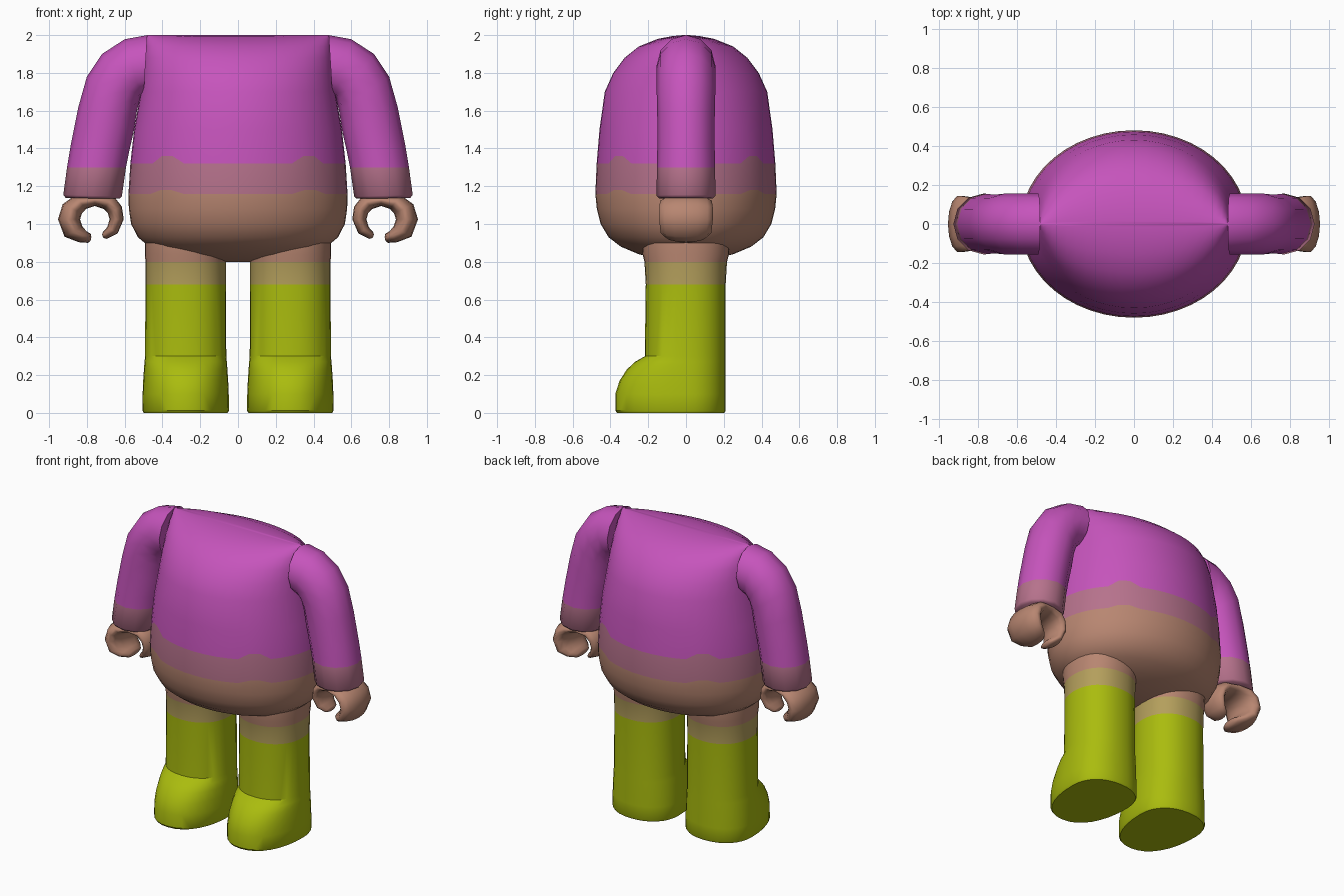
import bpy, bmesh, math
from math import sin, cos, radians, pi


def material(name, rgb):
    lin = [((c / 255 + 0.055) / 1.055) ** 2.4 if c > 10 else c / 255 / 12.92 for c in rgb]
    m = bpy.data.materials.new(name)
    m.diffuse_color = (*lin, 1)
    return m


MAGENTA = material("magenta", (198, 84, 188))
MAUVE = material("mauve", (182, 114, 140))
SKIN = material("skin_brown", (184, 134, 113))
TAN = material("tan", (180, 159, 92))
GREEN = material("yellow_green", (170, 188, 14))


def loft(name, rings, mats, bands=None, mirror=False, sharp=50):
    """Skin a list of rings; bands[i] is the material index of strip i."""
    bm = bmesh.new()
    loops = [[bm.verts.new(p) for p in ring] for ring in rings]
    n = len(loops[0])
    for i in range(len(loops) - 1):
        for j in range(n):
            k = (j + 1) % n
            f = bm.faces.new((loops[i][j], loops[i][k], loops[i + 1][k], loops[i + 1][j]))
            f.material_index = bands[i] if bands else 0
    first, last = bm.faces.new(loops[0]), bm.faces.new(loops[-1])
    if bands:
        first.material_index, last.material_index = bands[0], bands[-1]
    bmesh.ops.recalc_face_normals(bm, faces=bm.faces)
    me = bpy.data.meshes.new(name)
    bm.to_mesh(me)
    bm.free()
    for m in mats:
        me.materials.append(m)
    me.polygons.foreach_set("use_smooth", [True] * len(me.polygons))
    me.set_sharp_from_angle(angle=radians(sharp))
    ob = bpy.data.objects.new(name, me)
    bpy.context.collection.objects.link(ob)
    if mirror:
        ob.modifiers.new("mirror", 'MIRROR')
    return ob


# Torso: elliptical rings (height, half width, half depth)
torso = [(0.80, 0.10, 0.05), (0.815, 0.25, 0.15), (0.84, 0.37, 0.25), (0.88, 0.47, 0.345),
         (0.93, 0.53, 0.41), (1.0, 0.566, 0.452), (1.08, 0.578, 0.472), (1.16, 0.58, 0.48),
         (1.32, 0.57, 0.473), (1.5, 0.55, 0.458), (1.7, 0.515, 0.43), (1.8, 0.505, 0.385),
         (1.88, 0.497, 0.325), (1.94, 0.49, 0.25), (1.98, 0.485, 0.15),
         (1.995, 0.483, 0.07), (2.0, 0.48, 0.015)]
N = 48
BUMP = {1.16: 0.02, 1.32: 0.04}      # raised tabs along the hem lines
rings = []
for z, w, d in torso:
    ring = []
    for j in range(N):
        tab = BUMP.get(z, 0) if j % 24 in (6, 7, 17, 18) else 0
        a = 2 * pi * j / N
        ring.append((w * cos(a), d * sin(a), z + tab))
    rings.append(ring)
bands = [0 if z < 1.16 else 1 if z < 1.32 else 2 for z, _, _ in torso[:-1]]
loft("torso", rings, [SKIN, MAUVE, MAGENTA], bands)

# Sleeved arms: outer point, inner point, half depth of each section
arm = [(0.48, 2.0, 0.50, 1.68, 0.155), (0.60, 1.978, 0.515, 1.67, 0.155),
       (0.72, 1.90, 0.525, 1.64, 0.155), (0.80, 1.78, 0.535, 1.60, 0.155),
       (0.845, 1.62, 0.55, 1.50, 0.152), (0.885, 1.42, 0.577, 1.38, 0.152),
       (0.905, 1.30, 0.593, 1.30, 0.154), (0.925, 1.155, 0.615, 1.145, 0.156),
       (0.912, 1.138, 0.628, 1.134, 0.143)]
rings = []
for ox, oz, ix, iz, d in arm:
    ring = []
    for j in range(12):
        a = 2 * pi * j / 12
        t = (1 + cos(a)) / 2
        ring.append((ix + (ox - ix) * t, d * sin(a), iz + (oz - iz) * t))
    rings.append(ring)
loft("arms", rings, [MAGENTA, MAUVE], [0] * 6 + [1] * 2, mirror=True, sharp=60)

# Gripping hands: open curl of sections (angle, inner radius, outer radius, half depth)
hand = [(-79, 0.095, 0.115, 0.03), (-74, 0.08, 0.130, 0.07), (-55, 0.077, 0.148, 0.11),
        (-30, 0.076, 0.185, 0.138), (0, 0.078, 0.195, 0.146), (25, 0.075, 0.188, 0.146),
        (50, 0.072, 0.165, 0.14), (90, 0.07, 0.13, 0.125), (130, 0.072, 0.158, 0.115),
        (155, 0.076, 0.158, 0.108), (180, 0.078, 0.153, 0.10), (212, 0.078, 0.142, 0.085),
        (238, 0.08, 0.122, 0.06), (245, 0.09, 0.110, 0.03)]
rings = []
for deg, ri, ro, d in hand:
    t = radians(deg)
    ring = []
    for j in range(14):
        a = 2 * pi * j / 14
        r = (ri + ro) / 2 + (ro - ri) / 2 * cos(a)
        ring.append((0.758 + r * cos(t), d * sin(a), 1.025 + r * sin(t)))
    rings.append(ring)
loft("hands", rings, [SKIN], mirror=True, sharp=70)

# Legs with boots: rings (height, half width, front reach, back reach)
leg = [(0.0, 0.222, 0.365, 0.203), (0.012, 0.229, 0.374, 0.21), (0.10, 0.228, 0.374, 0.21),
       (0.17, 0.225, 0.352, 0.21), (0.23, 0.221, 0.313, 0.21), (0.27, 0.218, 0.27, 0.21),
       (0.30, 0.215, 0.218, 0.21), (0.68, 0.213, 0.213, 0.21), (0.80, 0.213, 0.22, 0.217),
       (0.84, 0.216, 0.23, 0.228), (0.90, 0.216, 0.232, 0.23)]
rings = []
for z, w, f, b in leg:
    ring = []
    for j in range(32):
        a = 2 * pi * j / 32
        x = math.copysign(abs(cos(a)) ** 0.9, cos(a))
        y = math.copysign(abs(sin(a)) ** 0.9, sin(a))
        ring.append((0.277 + w * x, y * (b if y > 0 else f), z))
    rings.append(ring)
bands = [0 if z < 0.68 else 1 if z < 0.80 else 2 for z, *_ in leg[:-1]]
loft("legs", rings, [GREEN, TAN, SKIN], bands, mirror=True, sharp=35)
